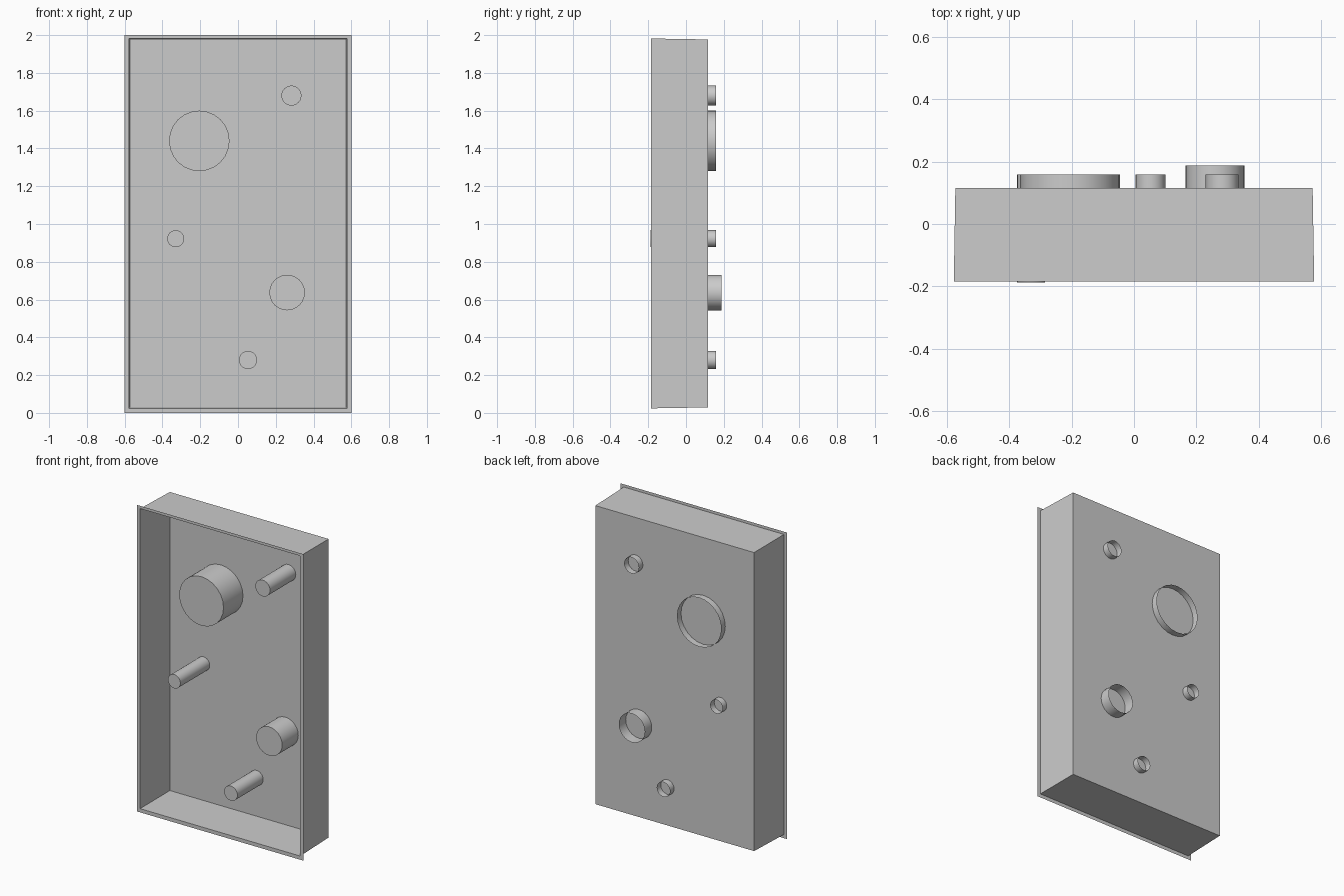
import bpy, bmesh, math

if "Cube" in bpy.data.objects:
    bpy.data.objects.remove(bpy.data.objects["Cube"])

FRONT, BACK = -0.184, 0.116   # tray rim and back panel depth


def make_object(name, bm):
    mesh = bpy.data.meshes.new(name)
    bm.to_mesh(mesh)
    bm.free()
    obj = bpy.data.objects.new(name, mesh)
    bpy.context.collection.objects.link(obj)
    return obj


def rect(bm, hw, z0, z1, y):
    return [bm.verts.new(p) for p in
            ((-hw, y, z0), (hw, y, z0), (hw, y, z1), (-hw, y, z1))]


def ring(bm, x, z, r, y, n=24):
    return [bm.verts.new((x + r * math.cos(2 * math.pi * i / n), y,
                          z + r * math.sin(2 * math.pi * i / n)))
            for i in range(n)]


def bridge(bm, a, b, smooth=False):
    for i in range(len(a)):
        j = (i + 1) % len(a)
        bm.faces.new((a[i], a[j], b[j], b[i])).smooth = smooth


# Thin sheet tray: flat rim, slightly drafted walls, back panel
bm = bmesh.new()
outer = rect(bm, 0.60, 0.0, 2.0, FRONT)
mouth = rect(bm, 0.578, 0.024, 1.982, FRONT)
back = rect(bm, 0.573, 0.029, 1.977, BACK)
bridge(bm, outer, mouth)
bridge(bm, mouth, back)
bm.faces.new(back)
make_object("tray", bm)

# Pegs: closed at the front, open sleeve behind the panel
# name, x, z, radius, front y, rear y
pegs = [
    ("large_peg", -0.205, 1.44, 0.16, -0.085, 0.158),
    ("medium_peg", 0.26, 0.637, 0.094, -0.05, 0.187),
    ("upper_peg", 0.283, 1.68, 0.053, -0.15, 0.158),
    ("side_peg", -0.33, 0.922, 0.045, -0.187, 0.158),
    ("lower_peg", 0.053, 0.28, 0.048, -0.15, 0.158),
]
for name, x, z, r, y0, y1 in pegs:
    bm = bmesh.new()
    cap = ring(bm, x, z, r, y0)
    mid = ring(bm, x, z, r, BACK)
    end = ring(bm, x, z, r, y1)
    bridge(bm, cap, mid, True)
    bridge(bm, mid, end, True)
    bm.faces.new(cap)
    for e in bm.edges:
        if len(e.link_faces) == 2 and e.calc_face_angle(0) > 0.7:
            e.smooth = False
    bmesh.ops.recalc_face_normals(bm, faces=bm.faces[:])
    make_object(name, bm)
